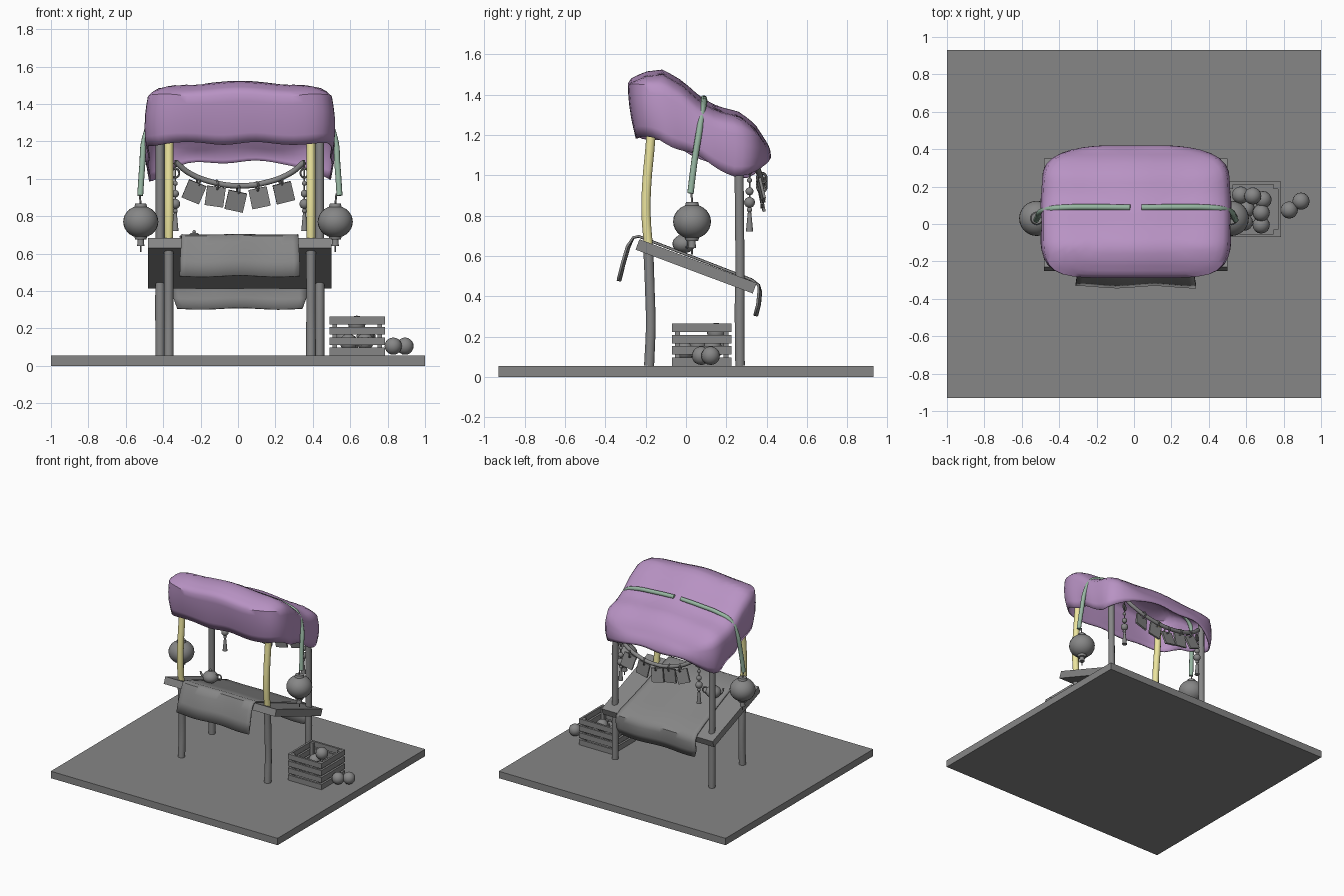
import bpy, bmesh, math
from mathutils import Vector

if "Cube" in bpy.data.objects:
    bpy.data.objects.remove(bpy.data.objects["Cube"])

CX = 0.01  # the stall's own centre line


def material(name, col):
    m = bpy.data.materials.new(name)
    m.diffuse_color = (*col, 1)
    m.use_nodes = True
    m.node_tree.nodes["Principled BSDF"].inputs["Base Color"].default_value = m.diffuse_color
    return m


PURPLE = material("canopy_cloth", (0.48, 0.29, 0.55))
YELLOW = material("yellow_wood", (0.84, 0.78, 0.34))
GREEN = material("green_rope", (0.31, 0.47, 0.36))
GREY = material("plain_grey", (0.24, 0.24, 0.24))


def finish(o, name, mat=None, smooth=True):
    o.name = name
    o.data.materials.append(mat or GREY)
    bpy.ops.object.select_all(action='DESELECT')
    o.select_set(True)
    bpy.context.view_layer.objects.active = o
    if smooth:
        bpy.ops.object.shade_smooth_by_angle(angle=math.radians(45))
    return o


def box(name, loc, size, rot=(0, 0, 0)):
    bpy.ops.mesh.primitive_cube_add(size=1, location=loc, rotation=rot)
    o = bpy.context.object
    o.scale = size
    return finish(o, name, smooth=False)


def ball(name, loc, r, rz=None, seg=20):
    bpy.ops.mesh.primitive_uv_sphere_add(segments=seg, ring_count=seg // 2 + 2, location=loc)
    o = bpy.context.object
    o.scale = (r, r, rz or r)
    return finish(o, name)


def cone(name, loc, r1, r2, h, seg=14):
    bpy.ops.mesh.primitive_cone_add(vertices=seg, radius1=r1, radius2=r2, depth=h, location=loc)
    return finish(bpy.context.object, name)


def ring(name, loc, R, r, rot):
    bpy.ops.mesh.primitive_torus_add(major_segments=14, minor_segments=6, major_radius=R,
                                     minor_radius=r, location=loc, rotation=rot)
    return finish(bpy.context.object, name)


def tube(name, pts, r, mat=None, res=4):
    """Rounded bar through points; a fourth value scales the radius."""
    c = bpy.data.curves.new(name, 'CURVE')
    c.dimensions = '3D'
    c.bevel_depth, c.bevel_resolution, c.use_fill_caps = r, 3, True
    s = c.splines.new('BEZIER')
    s.resolution_u = res
    s.bezier_points.add(len(pts) - 1)
    for b, p in zip(s.bezier_points, pts):
        b.co = p[:3]
        b.radius = p[3] if len(p) > 3 else 1
        b.handle_left_type = b.handle_right_type = 'AUTO'
    o = bpy.data.objects.new(name, c)
    bpy.context.collection.objects.link(o)
    bpy.ops.object.select_all(action='DESELECT')
    o.select_set(True)
    bpy.context.view_layer.objects.active = o
    bpy.ops.object.convert(target='MESH')
    return finish(bpy.context.object, name, mat)


def mesh(name, verts, faces, mat=None, thick=0.0):
    me = bpy.data.meshes.new(name)
    me.from_pydata(verts, [], faces)
    bm = bmesh.new()
    bm.from_mesh(me)
    bmesh.ops.recalc_face_normals(bm, faces=bm.faces)
    bm.to_mesh(me)
    bm.free()
    o = bpy.data.objects.new(name, me)
    bpy.context.collection.objects.link(o)
    finish(o, name, mat)
    m = o.modifiers.new("thickness", 'SOLIDIFY')
    m.thickness, m.offset = thick, 0
    return o


def lerp_table(t, x):
    if x <= t[0][0]:
        return t[0][1]
    for (a, va), (b, vb) in zip(t, t[1:]):
        if x <= b:
            return va + (vb - va) * (x - a) / (b - a)
    return t[-1][1]


# Ground slab
box("ground_slab", (0, 0, 0.0275), (2, 1.86, 0.055))

# Posts
for s, side in ((-1, "left"), (1, "right")):
    x = CX + s * 0.38
    tube("front_leg_" + side, [(x, -.183, .055, 1.05), (x, -.175, .25), (x, -.18, .45), (x, -.188, .66, 1.05)], .025)
    tube("front_post_" + side, [(x, -.185, .64, .95), (x, -.198, .8), (x, -.195, .95), (x, -.175, 1.18), (x, -.165, 1.38)], .024, YELLOW)
    x = CX + s * 0.427
    tube("back_post_" + side, [(x, .268, .055, 1.05), (x, .266, .35, 1.1), (x, .268, .5), (x, .265, .8), (x, .262, 1.22)], .0235)

# Sloped table board
box("table_board", (CX, .05, .548), (.98, .62, .055), (math.radians(-20.5), 0, 0))

# Table cloth: profile swept across x
prof = [(-.332, .478, .322), (-.312, .56, .32), (-.287, .645, .315), (-.262, .69, .312), (-.235, .697, .312),
        (-.1, .645, .32), (.05, .588, .325), (.2, .53, .335), (.325, .482, .345), (.36, .455, .35),
        (.366, .42, .355), (.36, .36, .355), (.346, .305, .335)]
NX = 20
vs = []
for i, (y, z, hw) in enumerate(prof):
    for j in range(NX + 1):
        u = 2 * j / NX - 1
        hang = 1 if i < 3 or i > 9 else 0.25
        vs.append((CX + u * hw, y + .006 * hang * math.sin(u * 5), z + .004 * hang * math.cos(u * 5)))
fs = [(i * (NX + 1) + j, i * (NX + 1) + j + 1, (i + 1) * (NX + 1) + j + 1, (i + 1) * (NX + 1) + j)
      for i in range(len(prof) - 1) for j in range(NX)]
mesh("table_cloth", vs, fs, thick=.012)

# Draped canopy: concentric rounded-rectangle rings, then a hanging skirt
ROOF = [(-.30, 1.42), (-.275, 1.475), (-.2, 1.51), (-.115, 1.52), (-.02, 1.465), (.07, 1.385),
        (.15, 1.34), (.265, 1.31), (.34, 1.25), (.385, 1.18)]
HEM = [(-.285, 1.19), (-.155, 1.18), (.065, 1.09), (.24, .995), (.385, .975)]
HX, HY, YC, SEG = .49, .335, .05, 72


def roof_z(x, y):
    u = abs(x) / HX
    return lerp_table(ROOF, y) - .03 * u ** 2 - .05 * u ** 10 - .011 * math.sin(math.pi * min(u, 1)) ** 2


vs, fs = [(CX, YC, roof_z(0, YC))], []
levels = [.12, .25, .38, .5, .62, .72, .81, .89, .95, 1]
drops = [.15, .35, .6, .8, 1]
for k in range(len(levels) + len(drops)):
    for j in range(SEG):
        a = 2 * math.pi * j / SEG
        c, s = math.cos(a), math.sin(a)
        n = (abs(c) ** 5.5 + abs(s) ** 5.5) ** (-1 / 5.5)
        c, s = c * n, s * n
        if k < len(levels):
            x, y = HX * c * levels[k], YC + HY * s * levels[k]
            vs.append((CX + x, y, roof_z(x, y)))
            continue
        t = drops[k - len(levels)]
        x, y = HX * c, YC + HY * s
        back = max(0, (y - .25) / .135)
        low = lerp_table(HEM, y) + back * .115 * max(0, 1 - c ** 4) + .008 * math.cos(9 * a)
        bulge = .014 * math.sin(math.pi * t)
        shift = t * (.04 * max(0, -s) ** 2 + (.032 - .07 * c ** 4) * max(0, s) ** 4)
        fold = 1 + t * .012 * math.sin(11 * a)
        z = roof_z(x, y)
        vs.append((CX + x * fold + c * bulge, y + shift + s * bulge * .6, z + (low - z) * t))
for j in range(SEG):
    q = (j + 1) % SEG
    fs.append((0, 1 + j, 1 + q))
    for k in range(len(levels) + len(drops) - 1):
        b = 1 + k * SEG
        fs.append((b + j, b + SEG + j, b + SEG + q, b + q))
mesh("canopy", vs, fs, PURPLE, .008)

for s, side in ((-1, "left"), (1, "right")):
    # Green rope over the canopy with a hanging lantern
    tube("canopy_rope_" + side, [(CX + s * x, y, z) for x, y, z in
         [(.03, .088, 1.38), (.2, .09, 1.372), (.38, .088, 1.352), (.46, .08, 1.318), (.507, .066, 1.22),
          (.522, .042, 1.07), (.533, .022, .91)]], .016, GREEN, 6)
    x, y = s * .52, .03
    ball("lantern_" + side, (x, y, .77), .094, .086, 24)
    cone("lantern_top_" + side, (x, y, .856), .036, .03, .022)
    cone("lantern_bottom_" + side, (x, y, .684), .03, .036, .02)
    cone("lantern_tassel_" + side, (x, y, .66), .02, .016, .04)
    cone("lantern_string_" + side, (x, y, .632), .004, .004, .05, 6)
    tube("lantern_hook_" + side, [(x, y, .86), (x + s * .006, y - .003, .92)], .005)
    # Bead charm with tassel
    x, y = CX + s * .345, .315
    tube("charm_string_" + side, [(x, y, 1.1), (x, y, .8)], .004)
    ring("charm_ring_" + side, (x, y, 1.03), .024, .006, (math.pi / 2, 0, .5))
    for i, (z, r) in enumerate(((.975, .013), (.92, .02), (.865, .027), (.828, .013))):
        ball(f"charm_bead_{side}_{i}", (x, y, z), r, seg=14)
    cone("charm_tassel_" + side, (x, y, .77), .018, .008, .1, 10)

# Garland with five square flags
half = [(.345, .33, 1.09), (.27, .355, 1.03), (.14, .372, .98)]
tube("garland_rope", [(CX - x, y, z) for x, y, z in half] + [(CX, .378, .962)] +
     [(CX + x, y, z) for x, y, z in half[::-1]], .015, res=6)
for i, (x, z, tilt) in enumerate(((-.235, .93, 22), (-.122, .905, 8), (-.012, .88, 12), (.115, .898, -12), (.245, .925, -14))):
    t = math.radians(tilt)
    box(f"garland_flag_{i}", (x, .374, z), (.1, .014, .105), (math.radians(12 - 9 * (i % 2)), t, math.radians(6 - 5 * i % 9)))
    up = Vector((math.sin(t), 0, math.cos(t))) * .062
    ring(f"garland_clip_{i}", (x + up.x, .376, z + up.z), .024, .006, (0, math.pi / 2, .3))

# Teapot on the cloth
tx, ty = -.235, -.01
ball("teapot_body", (tx, ty, .66), .057, .046)
cone("teapot_lid", (tx, ty, .704), .032, .018, .014)
ball("teapot_knob", (tx, ty, .715), .01, seg=10)
tube("teapot_spout", [(tx - .04, ty - .012, .65, 1.3), (tx - .062, ty - .02, .668), (tx - .072, ty - .024, .695, .7)], .009)
ring("teapot_handle", (tx + .058, ty + .015, .665), .023, .006, (math.pi / 2, 0, .3))

# Slatted crate
bx, by, w, d = .637, .078, .296, .296
for i in range(4):
    z = .076 + i * .0555
    for s in (-1, 1):
        box(f"crate_slat_y{s}_{i}", (bx, by + s * (d / 2 - .008), z), (w, .016, .042))
        box(f"crate_slat_x{s}_{i}", (bx + s * (w / 2 - .008), by, z), (.016, d - .032, .042))
for sx in (-1, 1):
    for sy in (-1, 1):
        box(f"crate_corner_{sx}_{sy}", (bx + sx * (w / 2 - .028), by + sy * (d / 2 - .028), .158), (.024, .024, .206))
box("crate_floor", (bx, by, .064), (w - .03, d - .03, .016))

# Round fruit in and beside the crate
fruit = [(.57, .155, .15), (.635, .15, .222), (.69, .13, .15), (.68, .06, .16), (.68, -.005, .13),
         (.59, .01, .125), (.6, .08, .12), (.83, .075, .105), (.893, .122, .105)]
for i, p in enumerate(fruit):
    ball(f"fruit_{i}", p, .046, seg=16)
